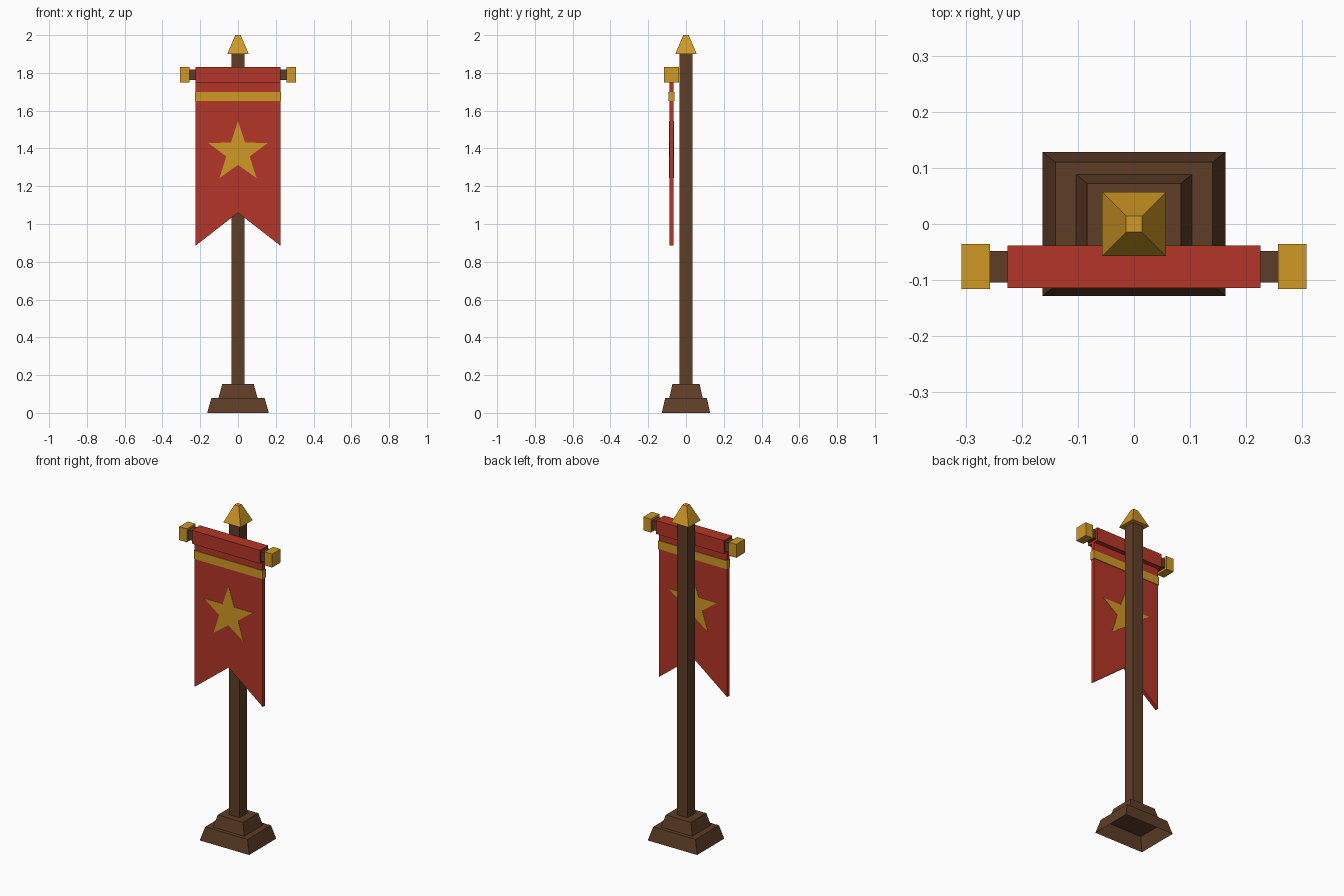
import bpy, bmesh, math

if "Cube" in bpy.data.objects:
    bpy.data.objects.remove(bpy.data.objects["Cube"], do_unlink=True)


def material(name, rgb):
    m = bpy.data.materials.new(name)
    m.use_nodes = True
    m.diffuse_color = (*rgb, 1)
    m.node_tree.nodes["Principled BSDF"].inputs["Base Color"].default_value = (*rgb, 1)
    return m


WOOD = material("dark wood", (0.112, 0.048, 0.020))
RED = material("red cloth", (0.455, 0.036, 0.020))
GOLD = material("gold", (0.63, 0.32, 0.018))


def finish(name, bm, mat):
    bmesh.ops.recalc_face_normals(bm, faces=bm.faces)
    me = bpy.data.meshes.new(name)
    bm.to_mesh(me)
    bm.free()
    me.materials.append(mat)
    ob = bpy.data.objects.new(name, me)
    bpy.context.collection.objects.link(ob)
    return ob


def block(name, mat, x, y, z, taper=(1, 1), open_bottom=False):
    """Box between (min, max) ranges, its top scaled about the centre by taper."""
    bm = bmesh.new()
    bmesh.ops.create_cube(bm, size=1)
    for v in bm.verts:
        tx, ty = taper if v.co.z > 0 else (1, 1)
        for i, (r, t) in enumerate(((x, tx), (y, ty), (z, 1))):
            v.co[i] = (r[0] + r[1]) / 2 + v.co[i] * t * (r[1] - r[0])
    bm.normal_update()
    if open_bottom:
        under = [f for f in bm.faces if f.normal.z < -0.9]
        bmesh.ops.delete(bm, geom=under, context='FACES')
    return finish(name, bm, mat)


def plate(name, mat, outline, y0, y1):
    """Flat x-z outline extruded from y0 to y1."""
    bm = bmesh.new()
    face = bm.faces.new([bm.verts.new((px, y0, pz)) for px, pz in outline])
    ext = bmesh.ops.extrude_face_region(bm, geom=[face])
    for g in ext["geom"]:
        if isinstance(g, bmesh.types.BMVert):
            g.co.y = y1
    return finish(name, bm, mat)


def sym(h):
    return (-h, h)


# Stepped base, hollow underneath
block("base_lower", WOOD, sym(0.163), sym(0.128), (0, 0.08), (0.86, 0.86), True)
block("base_upper", WOOD, sym(0.103), sym(0.088), (0.08, 0.152), (0.81, 0.82))

# Pole and finial
block("pole", WOOD, sym(0.034), sym(0.034), (0.15, 1.905))
block("finial", GOLD, sym(0.057), sym(0.057), (1.9, 2.0), (0.25, 0.25))

# Crossbar with square end caps
block("crossbar", WOOD, sym(0.265), (-0.104, -0.048), (1.762, 1.818))
for side, s in (("left", 1), ("right", -1)):
    block(side + "_end_cap", GOLD, sorted((s * 0.257, s * 0.307)),
          (-0.116, -0.036), (1.75, 1.83))

# Cloth sleeve and swallow-tailed banner
W = 0.225
block("banner_sleeve", RED, sym(W), (-0.114, -0.038), (1.75, 1.83))
plate("banner", RED, [(-W, 1.755), (-W, 0.885), (0, 1.06), (W, 0.885), (W, 1.755)],
      -0.088, -0.066)
block("banner_stripe", GOLD, sym(W + 0.002), (-0.092, -0.062), (1.65, 1.70))

# Five-pointed star showing on both sides
star = []
for i in range(10):
    r = 0.065 if i % 2 else 0.167
    a = math.pi / 2 + i * math.pi / 5
    star.append((r * math.cos(a), 1.378 + r * math.sin(a)))
plate("star_front", GOLD, star, -0.090, -0.0875)
plate("star_back", GOLD, star, -0.0665, -0.064)
